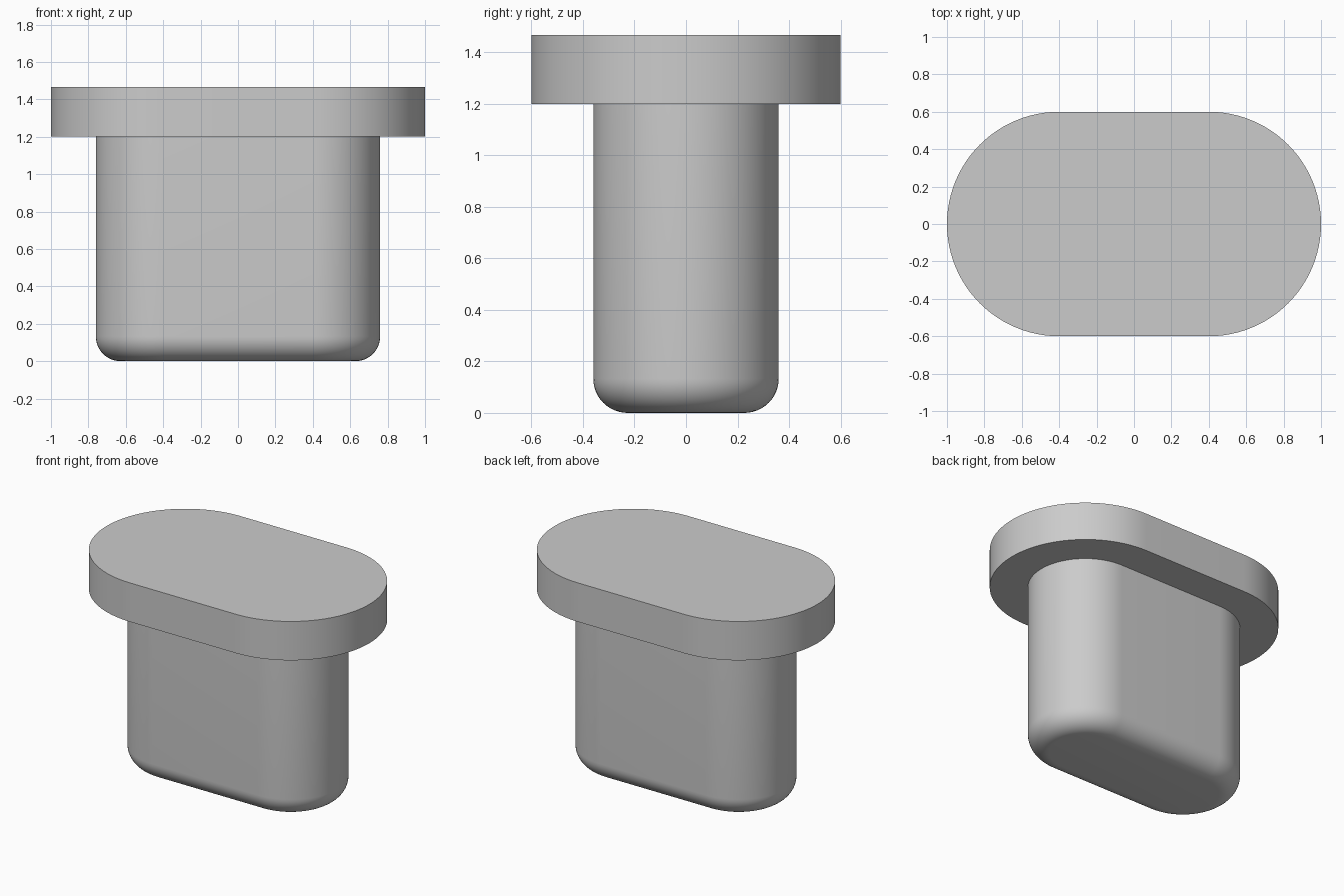
import bpy, bmesh
from math import pi, sin, cos, radians

cube = bpy.data.objects.get("Cube")
if cube:
    bpy.data.objects.remove(cube, do_unlink=True)

grey = bpy.data.materials.new("light_grey")
grey.use_nodes = True
colour = (0.6, 0.6, 0.6, 1)
grey.diffuse_color = colour
grey.node_tree.nodes["Principled BSDF"].inputs["Base Color"].default_value = colour

HALF_STRAIGHT = 0.4   # half the straight run shared by both slot shapes
ARC_STEPS = 48


def slot_ring(bm, radius, z):
    """Ring of vertices around a slot outline, counter-clockwise from above."""
    ring = []
    for side in (1, -1):
        for i in range(ARC_STEPS + 1):
            a = -pi / 2 + pi * i / ARC_STEPS
            ring.append(bm.verts.new((side * (HALF_STRAIGHT + radius * cos(a)),
                                      side * radius * sin(a), z)))
    return ring


def slot_solid(name, profile):
    """Loft slot outlines through (radius, z) pairs, bottom to top, and cap the ends."""
    bm = bmesh.new()
    rings = [slot_ring(bm, r, z) for r, z in profile]
    for low, high in zip(rings, rings[1:]):
        for i in range(len(low)):
            j = (i + 1) % len(low)
            bm.faces.new((low[i], low[j], high[j], high[i]))
    bm.faces.new(rings[0][::-1])
    bm.faces.new(rings[-1])
    mesh = bpy.data.meshes.new(name)
    bm.to_mesh(mesh)
    bm.free()
    mesh.materials.append(grey)
    obj = bpy.data.objects.new(name, mesh)
    bpy.context.collection.objects.link(obj)
    bpy.ops.object.select_all(action='DESELECT')
    obj.select_set(True)
    bpy.context.view_layer.objects.active = obj
    bpy.ops.object.shade_smooth_by_angle(angle=radians(30))
    return obj


# Stem with a rounded lower edge
STEM_R, FILLET, STEM_TOP = 0.36, 0.133, 1.2
FILLET_STEPS = 12
angles = [pi / 2 * i / FILLET_STEPS for i in range(FILLET_STEPS + 1)]
stem_profile = [(STEM_R - FILLET + FILLET * sin(a), FILLET - FILLET * cos(a)) for a in angles]
slot_solid("stem", stem_profile + [(STEM_R, STEM_TOP)])

# Wide flat head with sharp edges
slot_solid("head", [(0.6, STEM_TOP), (0.6, 1.467)])
